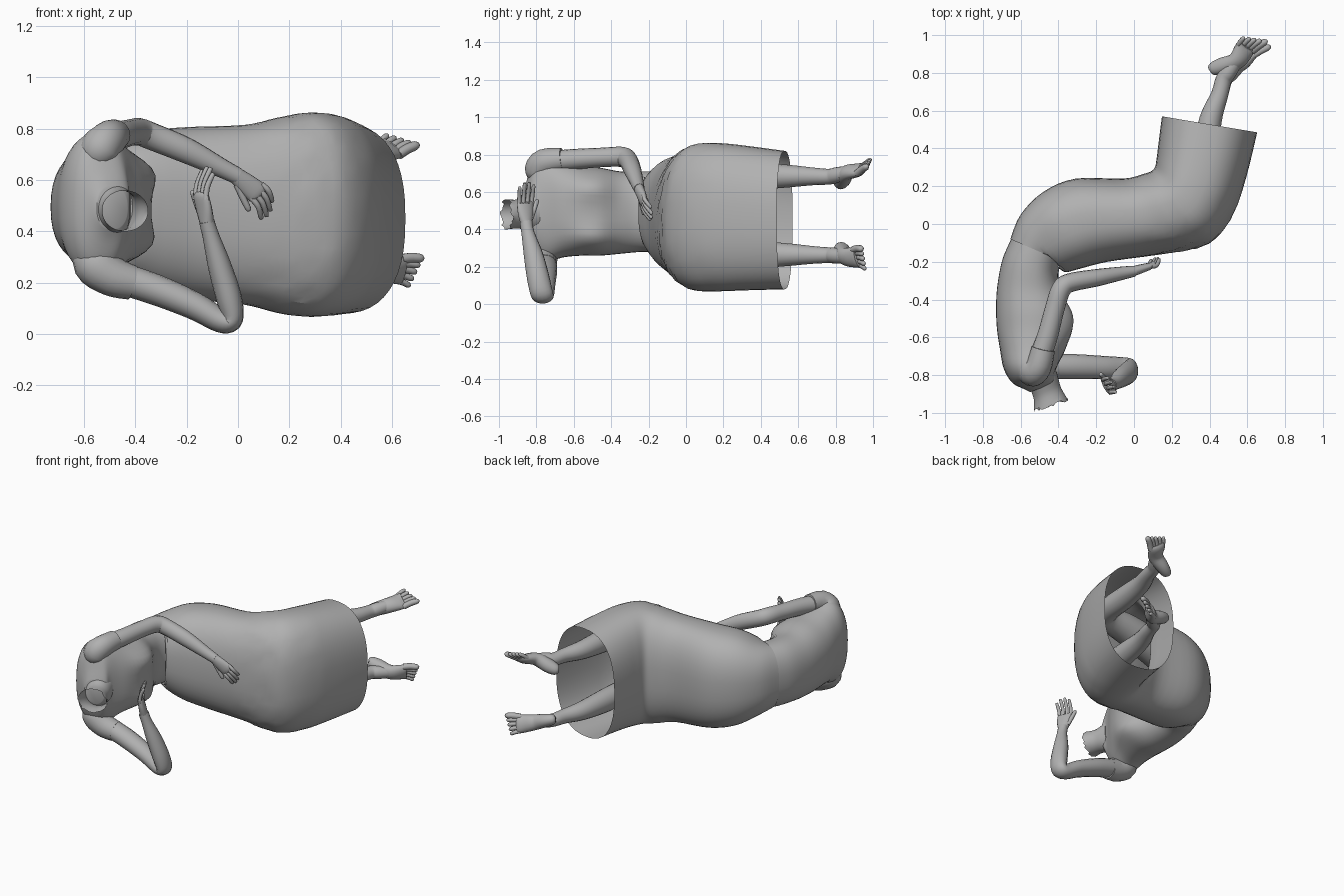
import bpy, bmesh, math, random
from mathutils import Vector as V

if "Cube" in bpy.data.objects:
    bpy.data.objects.remove(bpy.data.objects["Cube"])

random.seed(4)
grey = bpy.data.materials.new("plain grey")
grey.diffuse_color = (0.44, 0.44, 0.44, 1)
grey.use_nodes = True
grey.node_tree.nodes["Principled BSDF"].inputs["Base Color"].default_value = grey.diffuse_color


def spline(rows, sub):
    """Smoothly interpolate rows of numbers (Catmull-Rom)."""
    out = []
    for i in range(len(rows) - 1):
        p0, p1, p2, p3 = (rows[max(0, min(len(rows) - 1, i + k))] for k in (-1, 0, 1, 2))
        for s in range(sub):
            t = s / sub
            out.append([0.5 * (2 * b + (c - a) * t + (2 * a - 5 * b + 4 * c - d) * t * t
                               + (3 * b - a - 3 * c + d) * t ** 3)
                        for a, b, c, d in zip(p0, p1, p2, p3)])
    return out + [list(rows[-1])]


def skin(name, rings, cap_start=True, cap_end=True, angle=40):
    """Bridge a list of point rings into one object."""
    bm = bmesh.new()
    loops = [[bm.verts.new(p) for p in r] for r in rings]
    n = len(loops[0])
    for a, b in zip(loops, loops[1:]):
        for i in range(n):
            j = (i + 1) % n
            bm.faces.new((a[i], a[j], b[j], b[i]))
    if cap_start:
        bm.faces.new(loops[0][::-1])
    if cap_end:
        bm.faces.new(loops[-1])
    bmesh.ops.recalc_face_normals(bm, faces=bm.faces)
    me = bpy.data.meshes.new(name)
    bm.to_mesh(me)
    bm.free()
    me.materials.append(grey)
    ob = bpy.data.objects.new(name, me)
    bpy.context.collection.objects.link(ob)
    bpy.context.view_layer.objects.active = ob
    for o in bpy.context.selected_objects:
        o.select_set(False)
    ob.select_set(True)
    bpy.ops.object.shade_smooth_by_angle(angle=math.radians(angle))
    return ob


def slab_rings(rows, n=40, sub=4, power=2.3, shape=None):
    """Rows: back x, back y, front x, front y, low z, high z."""
    rings = []
    for bx, by, fx, fy, lo, hi in spline(rows, sub):
        ring = []
        for k in range(n):
            t = 2 * math.pi * k / n
            c, s = math.cos(t), math.sin(t)
            c = math.copysign(abs(c) ** (2 / power), c)
            s = math.copysign(abs(s) ** (2 / power), s)
            p = V(((bx + fx) / 2 + (fx - bx) / 2 * c, (by + fy) / 2 + (fy - by) / 2 * c,
                   (lo + hi) / 2 + (hi - lo) / 2 * s))
            ring.append(shape(p) if shape else p)
        rings.append(ring)
    return rings


def tube(name, rows, side, n=16, sub=4, caps=(True, True)):
    """Limb along rows of x, y, z, half width (along side), half thickness."""
    pts = spline(rows, sub)
    pos = [V(p[:3]) for p in pts]
    rings = []
    for i, p in enumerate(pts):
        d = (pos[min(i + 1, len(pos) - 1)] - pos[max(i - 1, 0)]).normalized()
        u = (V(side) - d * V(side).dot(d)).normalized()
        w = d.cross(u)
        rings.append([pos[i] + u * p[3] * math.cos(a) + w * p[4] * math.sin(a)
                      for a in (2 * math.pi * k / n for k in range(n))])
    return skin(name, rings, *caps, angle=50)


def digit(name, base, tip, r, side, bend=(0, 0, 0)):
    """Finger or toe with a rounded tip."""
    a, b = V(base), V(tip)
    m = (a + b) / 2 + V(bend)
    e = b + (b - m).normalized() * r * 0.7
    tube(name, [(*a, r, r), (*m, r, r), (*b, r * .85, r * .85), (*e, r * .25, r * .25)], side, 8, 3)


# --- dress bodice, flowing from waist to shoulders
def bust(p):
    if p.x > -0.5:
        g = math.exp(-((p.y + 0.5) / 0.12) ** 2)
        p.x += 0.04 * g * (math.exp(-((p.z - 0.35) / 0.07) ** 2)
                           + math.exp(-((p.z - 0.63) / 0.07) ** 2)) - 0.012 * g
    return p


skin("bodice", slab_rings([
    (-.62, -.02, -.37, -.19, .29, .71), (-.66, -.10, -.39, -.22, .28, .71),
    (-.70, -.20, -.40, -.28, .28, .71), (-.725, -.34, -.38, -.36, .27, .71),
    (-.73, -.46, -.335, -.46, .26, .73), (-.725, -.56, -.33, -.56, .26, .74),
    (-.71, -.66, -.36, -.66, .25, .76), (-.69, -.765, -.40, -.74, .225, .785),
    (-.645, -.84, -.42, -.79, .27, .75), (-.58, -.875, -.42, -.825, .37, .63),
    (-.55, -.89, -.43, -.845, .41, .57)], shape=bust))

# --- neck, an open stump with a ragged rim
neck = slab_rings([(-.57, -.81, -.41, -.78, .39, .60), (-.55, -.87, -.40, -.82, .395, .58),
                   (-.53, -.93, -.385, -.87, .405, .56), (-.53, -.99, -.35, -.93, .40, .56)],
                  power=2)
for p in neck[-1]:
    p.y += random.uniform(-.01, .01)
skin("neck", neck, True, False)


# --- skirt, bent at the hips and knees, open at the hem
def drape(p):
    k = max(0, 1 - ((p.x - .35) / .35) ** 2 - ((p.y + .05) / .3) ** 2)
    j = random.uniform(-.007, .007) * k
    return p + V((j, j, 0))


skin("skirt", slab_rings([
    (-.655, -.08, -.365, -.205, .28, .715), (-.60, .05, -.37, -.255, .25, .735),
    (-.48, .17, -.28, -.235, .18, .785), (-.31, .24, -.14, -.20, .14, .805),
    (-.06, .24, .11, -.165, .115, .815), (.05, .265, .30, -.135, .08, .845),
    (.105, .29, .43, -.08, .068, .862), (.12, .35, .53, .06, .07, .86),
    (.13, .43, .595, .25, .075, .845), (.148, .57, .652, .485, .08, .82)],
    n=48, power=2.45, shape=drape), False, False, angle=20)

# crumpled fold at the front of the waist
tube("waist_fold", [(-.40, -.225, .32, .005, .005), (-.37, -.24, .42, .014, .012),
                    (-.37, -.238, .58, .014, .012), (-.40, -.225, .68, .005, .005)], (1, 0, 0), 8)

# --- short sleeves and arms
tube("upper_sleeve", [(-.54, -.75, .66, .05, .05), (-.54, -.775, .715, .08, .085),
                      (-.505, -.755, .758, .07, .074), (-.48, -.66, .775, .062, .062)], (1, 0, 0))
tube("upper_arm", [(-.51, -.74, .76, .058, .058), (-.46, -.60, .775, .055, .055),
                   (-.42, -.45, .785, .052, .052), (-.385, -.345, .788, .054, .052),
                   (-.335, -.31, .77, .053, .05), (-.20, -.285, .715, .05, .046),
                   (-.06, -.26, .645, .037, .035), (.0, -.25, .615, .033, .029)], (0, 0, 1), sub=5)
tube("lower_sleeve", [(-.575, -.74, .36, .05, .05), (-.56, -.76, .28, .08, .085),
                      (-.49, -.765, .225, .075, .078), (-.41, -.755, .20, .067, .067)], (0, 1, 0))
tube("lower_arm", [(-.48, -.755, .225, .064, .062), (-.32, -.755, .173, .066, .06),
                   (-.17, -.76, .11, .062, .054), (-.065, -.765, .052, .06, .047),
                   (-.022, -.772, .06, .06, .042), (-.035, -.79, .14, .06, .05),
                   (-.07, -.815, .26, .052, .046), (-.105, -.845, .38, .035, .033),
                   (-.122, -.855, .44, .034, .03)], (0, 1, 0), sub=5)


def hand(name, wrist, knuckle, tip, side, half, thumb_sign, bend):
    """Palm, four fingers and a thumb."""
    w, k, t, s = V(wrist), V(knuckle), V(tip), V(side).normalized()
    m = (w + k) / 2
    tube(name + "_palm", [(*w, .032, .027), (*m, half * .92, .024), (*k, half, .019),
                          (*(k + (t - k) * .12), half * .85, .012)], side)
    for i, ln in enumerate((.88, 1.0, .97, .78)):
        o = (i - 1.5) / 1.5 * thumb_sign * -1
        digit(name + "_finger", k + s * o * half * .75 - (t - k) * .1,
              k + (t - k) * ln + s * o * half * .85, .0115, side, bend)
    digit(name + "_thumb", w + (k - w) * .25 + s * thumb_sign * half * .6,
          k + (t - k) * .15 + s * thumb_sign * (half + .022), .0135, side)


hand("upper_hand", (-.01, -.252, .62), (.075, -.225, .55), (.118, -.185, .475),
     (.6, .1, .75), .044, -1, (.008, -.012, .006))
hand("lower_hand", (-.12, -.854, .43), (-.142, -.86, .535), (-.115, -.85, .645),
     (-.6, 1, .0), .05, 1, (-.008, 0, 0))


# --- bare legs and feet
def leg(name, z_knee, ankle, heel, ball, tip, side, z_hip):
    a, h, b, t, s = V(ankle), V(heel), V(ball), V(tip), V(side).normalized()
    mid = a * .4 + b * .6
    tube(name, [(-.25, .02, z_hip, .12, .12), (.1, .05, z_knee, .10, .10),
                (.30, .08, z_knee, .08, .08), (.355, .17, z_knee, .075, .075),
                (.375, .35, z_knee, .075, .07), (.405, .55, z_knee, .06, .06),
                (.452, .68, (z_knee + a.z) / 2, .047, .046), (*a, .042, .043),
                (*(a * .6 + mid * .4), .042, .042), (*mid, .036, .034),
                (*b, .025, .018)], (0, 0, 1))
    d = (b - h).normalized()
    tube(name + "_foot", [(*(h - d * .014), .012, .012), (*h, .032, .034),
                          (*(h * .6 + mid * .4), .042, .045), (*mid, .05, .04),
                          (*b, .058, .03), (*(b + (t - b) * .3), .054, .02)], side)
    for i, r in enumerate((.02, .0155, .0145, .014, .013)):
        o = .05 - .025 * i
        e = t + s * o * 1.15 - (t - b) * (.07 * i)
        digit(name + "_toe", b + s * o * .9, e, r, side, (0, .003, .004))


leg("upper_leg", .685, (.475, .765, .682), (.415, .82, .645), (.587, .928, .718),
    (.645, .982, .76), (.14, -.05, -.07), .62)
leg("lower_leg", .265, (.478, .765, .262), (.435, .825, .302), (.625, .908, .25),
    (.698, .952, .242), (.25, -.3, 1), .32)
